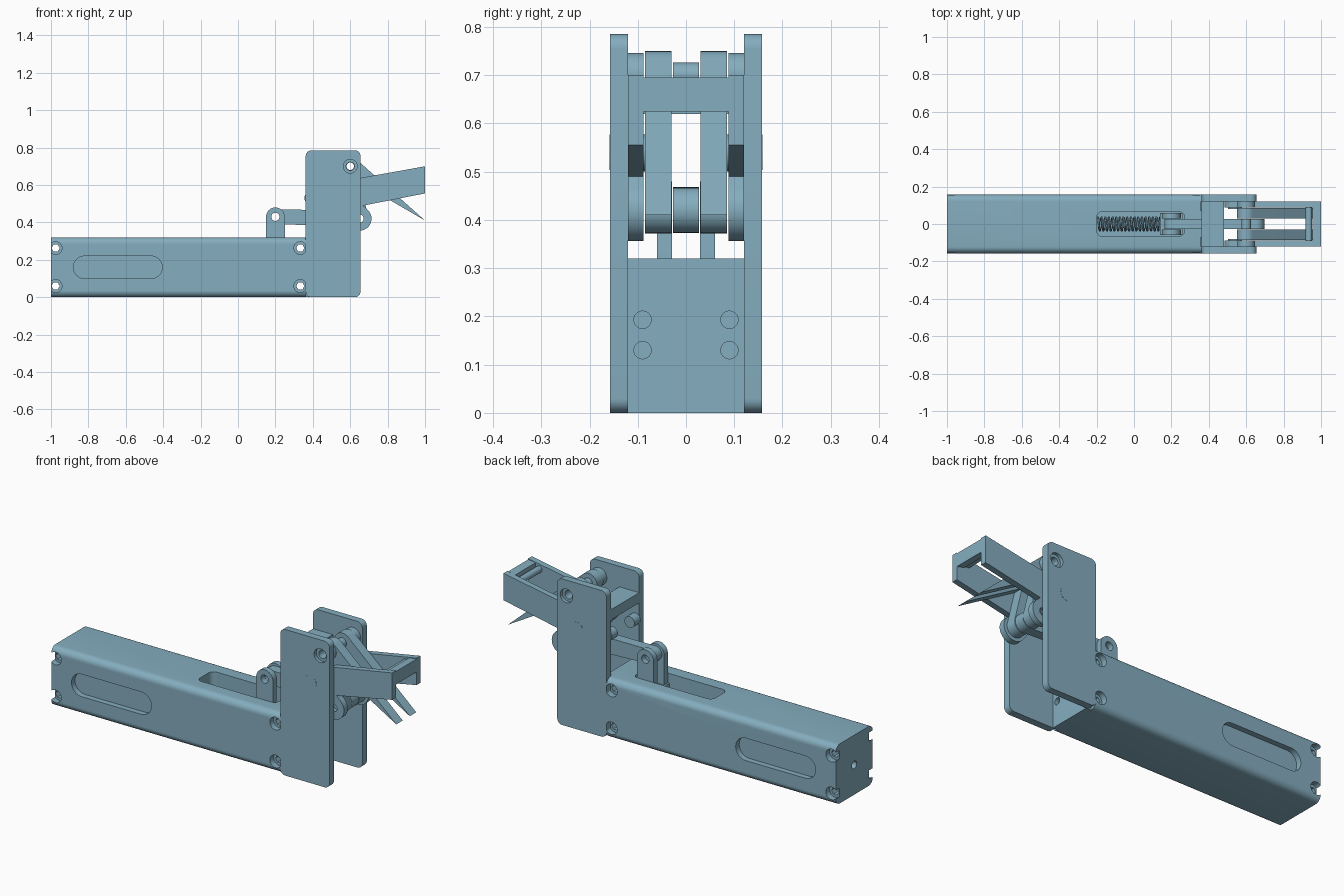
import bpy, bmesh, math
from mathutils import Vector
from mathutils.geometry import convex_hull_2d

cube = bpy.data.objects.get("Cube")
if cube:
    bpy.data.objects.remove(cube, do_unlink=True)

steel = bpy.data.materials.new("blue grey")
steel.use_nodes = True
COLOUR = (0.235, 0.42, 0.52, 1)
steel.diffuse_color = COLOUR
steel.node_tree.nodes["Principled BSDF"].inputs["Base Color"].default_value = COLOUR

AXES = {"x": lambda a, b, d: (d, a, b),
        "y": lambda a, b, d: (a, d, b),
        "z": lambda a, b, d: (a, b, d)}


def add_object(name, data):
    obj = bpy.data.objects.new(name, data)
    bpy.context.collection.objects.link(obj)
    return obj


def hull(points, sides=32):
    """Outline wrapped round circles given as (a, b, radius)."""
    pts = []
    for a, b, r in points:
        for i in range(sides if r else 1):
            t = math.tau * i / sides
            pts.append(Vector((a + r * math.cos(t), b + r * math.sin(t))))
    return [pts[i] for i in convex_hull_2d(pts)]


def prism(name, points, lo, hi, axis="y", sides=32):
    """Extrude a hull outline along an axis."""
    bm = bmesh.new()
    ring = [bm.verts.new(AXES[axis](p.x, p.y, lo)) for p in hull(points, sides)]
    face = bm.faces.new(ring)
    ext = bmesh.ops.extrude_face_region(bm, geom=[face])
    move = Vector(AXES[axis](0, 0, hi - lo))
    bmesh.ops.translate(bm, vec=move,
                        verts=[v for v in ext["geom"] if isinstance(v, bmesh.types.BMVert)])
    bmesh.ops.recalc_face_normals(bm, faces=bm.faces)
    mesh = bpy.data.meshes.new(name)
    bm.to_mesh(mesh)
    bm.free()
    mesh.materials.append(steel)
    return add_object(name, mesh)


def rect(a0, a1, b0, b1, r=0):
    return [(a, b, r) for a in (a0 + r, a1 - r) for b in (b0 + r, b1 - r)]


def bake(obj):
    """Replace an object's data with its finished mesh."""
    deps = bpy.context.evaluated_depsgraph_get()
    mesh = bpy.data.meshes.new_from_object(obj.evaluated_get(deps))
    obj.modifiers.clear()
    return mesh


def cut(obj, *args, **kw):
    cutter = prism("cutter", *args, **kw)
    cutter.hide_render = True
    mod = obj.modifiers.new("cut", "BOOLEAN")
    mod.operation, mod.solver, mod.object = "DIFFERENCE", "EXACT", cutter
    obj.data = bake(obj)
    bpy.data.objects.remove(cutter, do_unlink=True)


def bore(obj, x, z, r=0.022, sides=24):
    cut(obj, [(x, z, r)], -0.3, 0.3, sides=sides)


def paired(name, points, lo, hi, holes=()):
    """The same part on both sides of the centre plane."""
    parts = []
    for side, s in (("left", 1), ("right", -1)):
        part = prism(f"{name}_{side}", points, *sorted((s * lo, s * hi)))
        for x, z in holes:
            bore(part, x, z)
        parts.append((part, s))
    return parts


HALF, INNER = 0.157, 0.12
TOP_PIVOT, LINK_PIN, JAW_PIN, CLEVIS = (0.6, 0.7), (0.65, 0.42), (0.54, 0.54), (0.2, 0.43)

# Long housing with bolt pockets, side grips, spring slot and end hole
body = prism("housing", rect(-HALF, HALF, 0, 0.32, 0.035), -1, 0.362, "x")
cut(body, rect(-0.2, 0.27, -0.065, 0.065, 0.03), 0.13, 0.4, axis="z")
cut(body, [(0, 0.16, 0.02)], -1.1, -0.85, axis="x")
for x in (-0.975, 0.333):
    for z in (0.06, 0.263):
        bore(body, x, z, sides=6)
        for s in (1, -1):
            cut(body, [(x, z, 0.034)], *sorted((s * 0.125, s * 0.2)))
for s in (1, -1):
    cut(body, [(-0.82, 0.16, 0.06), (-0.465, 0.16, 0.06)], *sorted((s * 0.127, s * 0.2)))

# Screw-holed end block between the side plates
block = prism("end_block", rect(-INNER, INNER, 0, 0.32), 0.36, 0.39, "x")
for y in (-0.09, 0.09):
    for z in (0.13, 0.193):
        cut(block, [(y, z, 0.018)], 0.37, 0.4, axis="x")

# Upright side plates with counterbored pivot holes
for plate, s in paired("side_plate", rect(0.362, 0.655, 0, 0.785, 0.03), INNER, HALF + 0.001, [TOP_PIVOT]):
    cut(plate, [(*TOP_PIVOT, 0.037)], *sorted((s * 0.14, s * 0.2)))
paired("jaw_pin", [(*JAW_PIN, 0.037)], 0.08, HALF + 0.002)
paired("stop_knob", [(0.385, 0.53, 0.03)], 0.07, INNER)
prism("rear_crossbar", rect(0.362, 0.48, 0.62, 0.675), -INNER, INNER)

# Pivot washers and spacer
paired("pivot_washer", [(*TOP_PIVOT, 0.046)], 0.088, INNER, [TOP_PIVOT])
centre = prism("pivot_spacer", [(*TOP_PIVOT, 0.026)], -0.027, 0.027)
bore(centre, *TOP_PIVOT, r=0.02)

# Upper jaw: outer arms, their links and the tip bar
paired("upper_jaw", [(*JAW_PIN, 0.055), (0.655, 0.638, 0), (1, 0.7, 0), (1, 0.555, 0), (0.655, 0.487, 0)],
       0.088, INNER)
paired("outer_link", [(*JAW_PIN, 0.05), (*LINK_PIN, 0.064)], 0.088, INNER, [LINK_PIN])
prism("jaw_tip_bar", [(0.955, 0.635, 0), (0.955, 0.69, 0), (1, 0.695, 0), (1, 0.625, 0)], -0.09, 0.09)
prism("jaw_tip_rod", [(0.935, 0.66, 0.018)], -INNER, INNER)

# Lower jaw: inner arms crossing to the tip, with struts to the drive pin
paired("lower_jaw", [(*TOP_PIVOT, 0.05), (1, 0.51, 0), (1, 0.41, 0)], 0.03, 0.085, [TOP_PIVOT])
paired("inner_strut", [(0.61, 0.64, 0.035), (*LINK_PIN, 0.048)], 0.03, 0.085, [LINK_PIN])

# Drive link, clevis and slider
link = prism("drive_link", [(*CLEVIS, 0.038), (*LINK_PIN, 0.047)], -0.027, 0.027)
for p in (CLEVIS, LINK_PIN):
    bore(link, *p)
paired("clevis_lug", [(*CLEVIS, 0.05), (0.15, 0.2, 0), (0.25, 0.2, 0)], 0.029, 0.06, [CLEVIS])
prism("slider", rect(0.14, 0.26, -0.06, 0.06), 0.13, 0.27, "z")

# Return spring lying in the slot
TURNS, STEPS = 17, 12
curve = bpy.data.curves.new("spring_path", "CURVE")
curve.dimensions = "3D"
curve.bevel_depth, curve.bevel_resolution = 0.006, 1
coil = curve.splines.new("POLY")
coil.points.add(TURNS * STEPS)
for i, p in enumerate(coil.points):
    t = math.tau * i / STEPS
    p.co = (-0.193 + 0.333 * i / (TURNS * STEPS), 0.035 * math.cos(t), 0.2 + 0.035 * math.sin(t), 1)
path = add_object("spring_path", curve)
spring = add_object("spring", bake(path))
spring.data.materials.clear()
spring.data.materials.append(steel)
bpy.data.objects.remove(path, do_unlink=True)

# Smooth the rounds, keep hard edges crisp
bpy.ops.object.select_all(action="DESELECT")
for obj in bpy.context.collection.objects:
    if obj.type == "MESH":
        obj.select_set(True)
        bpy.context.view_layer.objects.active = obj
bpy.ops.object.shade_smooth_by_angle(angle=math.radians(30))
